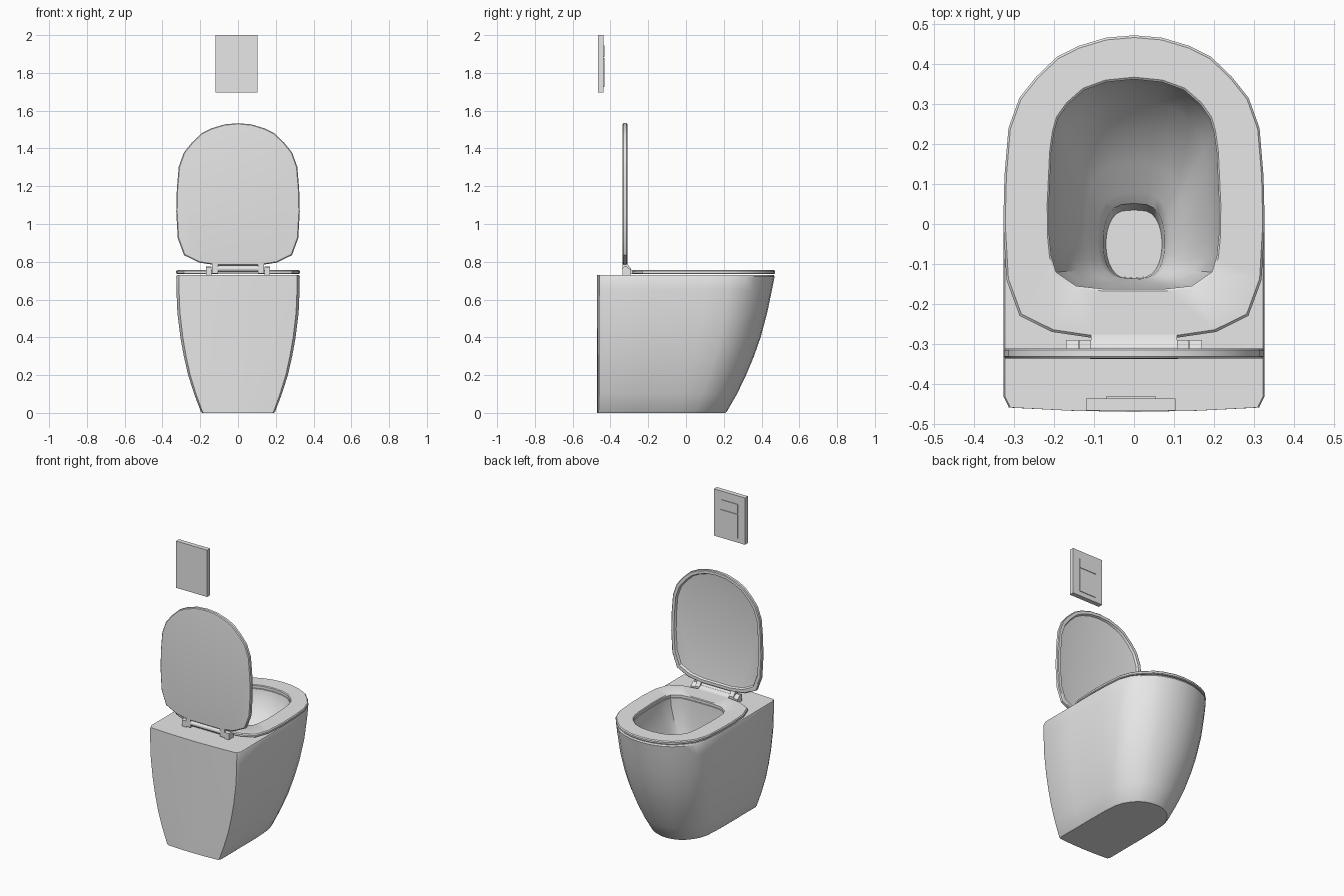
import bpy, bmesh, math

if "Cube" in bpy.data.objects:
    bpy.data.objects.remove(bpy.data.objects["Cube"])

white = bpy.data.materials.new("white_ceramic")
white.diffuse_color = (0.8, 0.8, 0.8, 1)
white.use_nodes = True
white.node_tree.nodes["Principled BSDF"].inputs["Base Color"].default_value = white.diffuse_color


def finish(name, bm):
    bmesh.ops.recalc_face_normals(bm, faces=bm.faces)
    me = bpy.data.meshes.new(name)
    bm.to_mesh(me)
    bm.free()
    me.materials.append(white)
    ob = bpy.data.objects.new(name, me)
    bpy.context.collection.objects.link(ob)
    return ob


def full(half):
    """Mirror a half outline (front centre to back centre) into a closed loop."""
    return half + [(-x, y) for x, y in half[-2:0:-1]]


def loft(name, rings, closed=False):
    """Skin a list of equal 3D rings; cap the ends or join them into a loop."""
    bm = bmesh.new()
    vs = [[bm.verts.new(p) for p in r] for r in rings]
    n = len(vs[0])
    pairs = list(zip(vs, vs[1:])) + ([(vs[-1], vs[0])] if closed else [])
    for a, b in pairs:
        for i in range(n):
            j = (i + 1) % n
            bm.faces.new((a[i], a[j], b[j], b[i]))
    if not closed:
        bm.faces.new(vs[0])
        bm.faces.new(vs[-1])
    return finish(name, bm)


def prism(name, profile, x0, x1):
    """Extrude a (y, z) profile along x."""
    return loft(name, [[(x, y, z) for y, z in profile] for x in (x0, x1)])


def box(name, x, y, z):
    return prism(name, [(y[0], z[0]), (y[1], z[0]), (y[1], z[1]), (y[0], z[1])], *x)


# half outlines seen from above, 14 points each
nose = [(0, .472), (.07, .466), (.14, .445), (.193, .418), (.245, .368), (.287, .315),
        (.314, .24), (.324, .12), (.327, 0)]
body_half = nose + [(.327, -.2), (.327, -.43), (.313, -.459), (.16, -.467), (0, -.47)]
seat_half = nose + [(.319, -.14), (.286, -.23), (.205, -.27), (.11, -.284), (0, -.284)]
hole_half = [(0, .362), (.07, .355), (.125, .335), (.165, .3), (.19, .265), (.2, .23),
             (.207, .18), (.213, .05), (.212, -.03), (.207, -.08), (.195, -.12),
             (.145, -.155), (.08, -.162), (0, -.162)]
drain_half = [(.07 * max(0, math.sin(math.pi * i / 13)) ** .6,
               -.05 + .085 * math.cos(math.pi * i / 13)) for i in range(14)]
body_o, seat_o, hole, drain = map(full, (body_half, seat_half, hole_half, drain_half))

# pedestal with bowl: outer wall up, across the rim, then down to the drain
rings = []
for z, w, f in [(0, .19, .208), (.008, .197, .217), (.1, .232, .27), (.2, .264, .318),
                (.3, .287, .36), (.4, .305, .395), (.53, .321, .43), (.65, .326, .455),
                (.722, .327, .469), (.731, .323, .464)]:
    rings.append([(x * w / .327, -.47 + (y + .47) * (f + .47) / .942, z) for x, y in body_o])
for z, t in [(.731, 0), (.68, .03), (.6, .17), (.52, .38), (.45, .64), (.41, .86),
             (.385, .95), (.3, 1)]:
    rings.append([(a + (c - a) * t, b + (d - b) * t, z)
                  for (a, b), (c, d) in zip(hole, drain)])
loft("pedestal_bowl", rings)


def scaled(loop, sx, sy, cy=.1):
    return [(x * sx, cy + (y - cy) * sy) for x, y in loop]


# seat ring with a softened outer edge
inner_soft = scaled(hole, 1.02, 1.02)
seat_rings = [(hole, .735), (scaled(seat_o, .985, .985), .735), (seat_o, .739),
              (seat_o, .75), (scaled(seat_o, .985, .985), .756),
              (inner_soft, .756), (hole, .752)]
loft("seat", [[(x, y, z) for x, y in r] for r, z in seat_rings], closed=True)
prism("seat_tongue", [(-.27, .736), (-.27, .755), (-.29, .758), (-.312, .772), (-.312, .736)],
      -.108, .108)

# raised lid, hollowed on the side that faces the bowl
lid_rings = [(.96, .965, -.337), (.985, .988, -.336), (1, 1, -.331), (1, 1, -.315),
             (.985, .988, -.311), (.93, .94, -.311), (.91, .925, -.324), (.88, .9, -.326)]
loft("lid", [[(x, yy, 1.064 + y * .995) for x, y in scaled(seat_o, sx, sy)]
             for sx, sy, yy in lid_rings])

# hinges and the bar between them
for side, s in (("left", -1), ("right", 1)):
    prism(side + "_hinge_arm", [(-.336, .737), (-.336, .792), (-.314, .792), (-.29, .762),
                                (-.29, .737)], s * .107, s * .138)
    prism(side + "_hinge_block", [(-.336, .73), (-.336, .772), (-.315, .776), (-.29, .755),
                                  (-.29, .73)], s * .139, s * .17)
bar = [(-.322 + .016 * math.cos(i * math.pi / 8), .763 + .016 * math.sin(i * math.pi / 8))
       for i in range(16)]
prism("hinge_bar", bar, -.11, .11)

# flush plate on the wall with two raised buttons
box("flush_plate", (-.12, .104), (-.466, -.436), (1.695, 2.0))
box("small_flush_button", (-.07, .055), (-.437, -.432), (1.885, 1.945))
box("large_flush_button", (-.07, .055), (-.437, -.432), (1.725, 1.88))

bpy.ops.object.select_all(action='SELECT')
bpy.context.view_layer.objects.active = bpy.data.objects["pedestal_bowl"]
bpy.ops.object.shade_smooth_by_angle(angle=math.radians(35))
